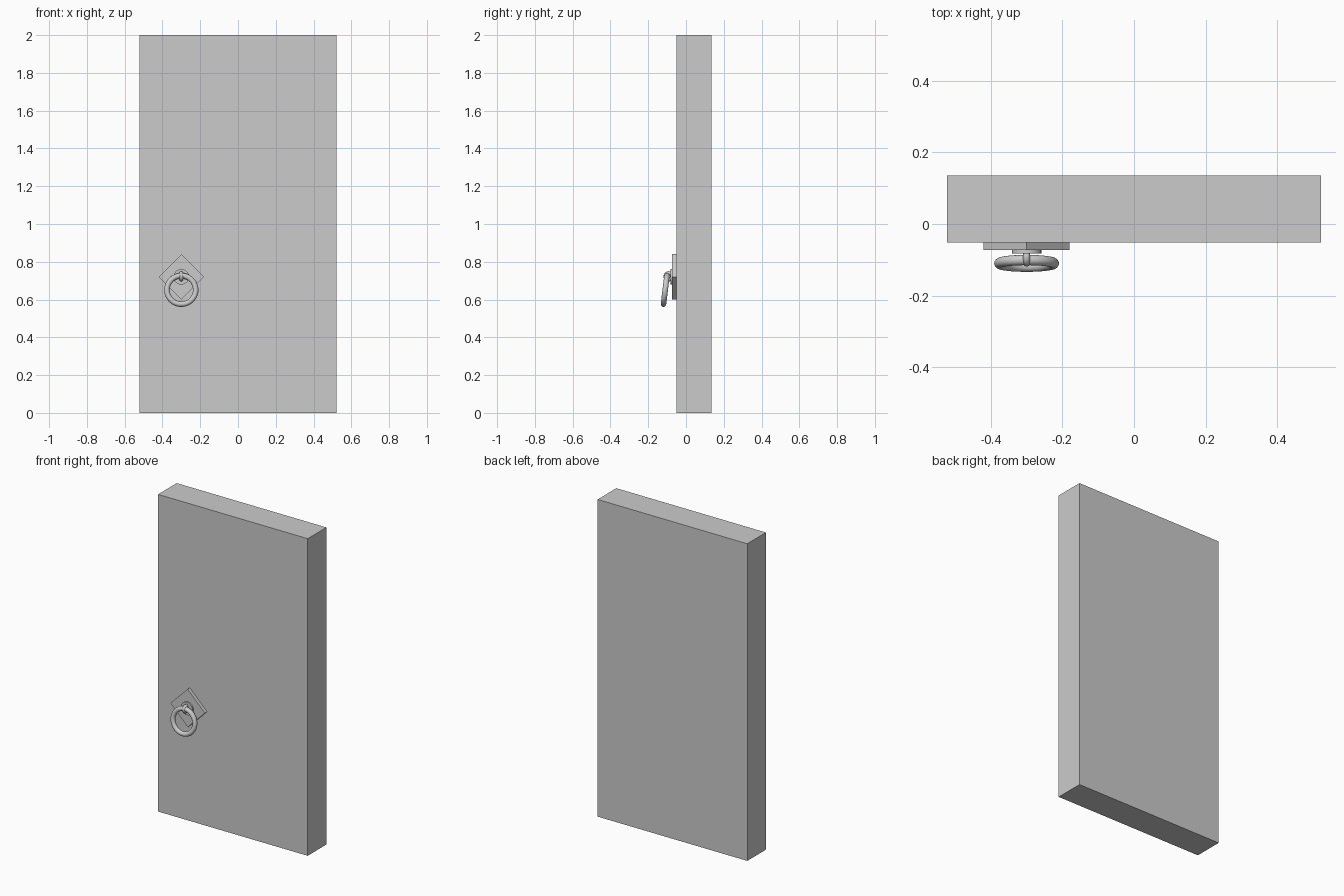
import bpy, math

if "Cube" in bpy.data.objects:
    bpy.data.objects.remove(bpy.data.objects["Cube"])

HX = -0.30  # handle centre line
PZ = 0.72   # plate centre height


def box(name, loc, size, rot=(0, 0, 0)):
    bpy.ops.mesh.primitive_cube_add(size=1, location=loc, rotation=rot)
    o = bpy.context.object
    o.name = name
    o.scale = size
    bpy.ops.object.transform_apply(location=False, rotation=False, scale=True)
    return o


def ring(name, loc, rot, major, minor, segs, sides):
    bpy.ops.mesh.primitive_torus_add(location=loc, rotation=rot, major_radius=major,
                                     minor_radius=minor, major_segments=segs,
                                     minor_segments=sides)
    o = bpy.context.object
    o.name = name
    bpy.ops.object.shade_smooth()
    return o


# Door slab
box("door_slab", (0, 0.042, 1.0), (1.044, 0.186, 2.0))

# Diamond back plate
side = 0.12 * math.sqrt(2)
box("diamond_plate", (HX, -0.061, PZ), (side, 0.024, side), (0, math.pi / 4, 0))

# Round boss on the plate
bpy.ops.mesh.primitive_cylinder_add(vertices=32, radius=0.041, depth=0.012,
                                    location=(HX, -0.076, PZ),
                                    rotation=(math.pi / 2, 0, 0))
bpy.context.object.name = "round_boss"
bpy.ops.object.shade_smooth_by_angle(angle=math.radians(35))

# Staple eye holding the pull ring
ring("staple_eye", (HX, -0.092, 0.723), (0, math.pi / 2, 0), 0.017, 0.010, 24, 12)

# Hanging pull ring, its bottom tilted out from the door
ring("pull_ring", (HX, -0.110, 0.651), (math.pi / 2 - math.radians(-7), 0, 0),
     0.076, 0.0145, 48, 16)
# Tilt check: the top leans to the door, the bottom leans away
bpy.context.object.rotation_euler = (math.radians(83), 0, 0)
